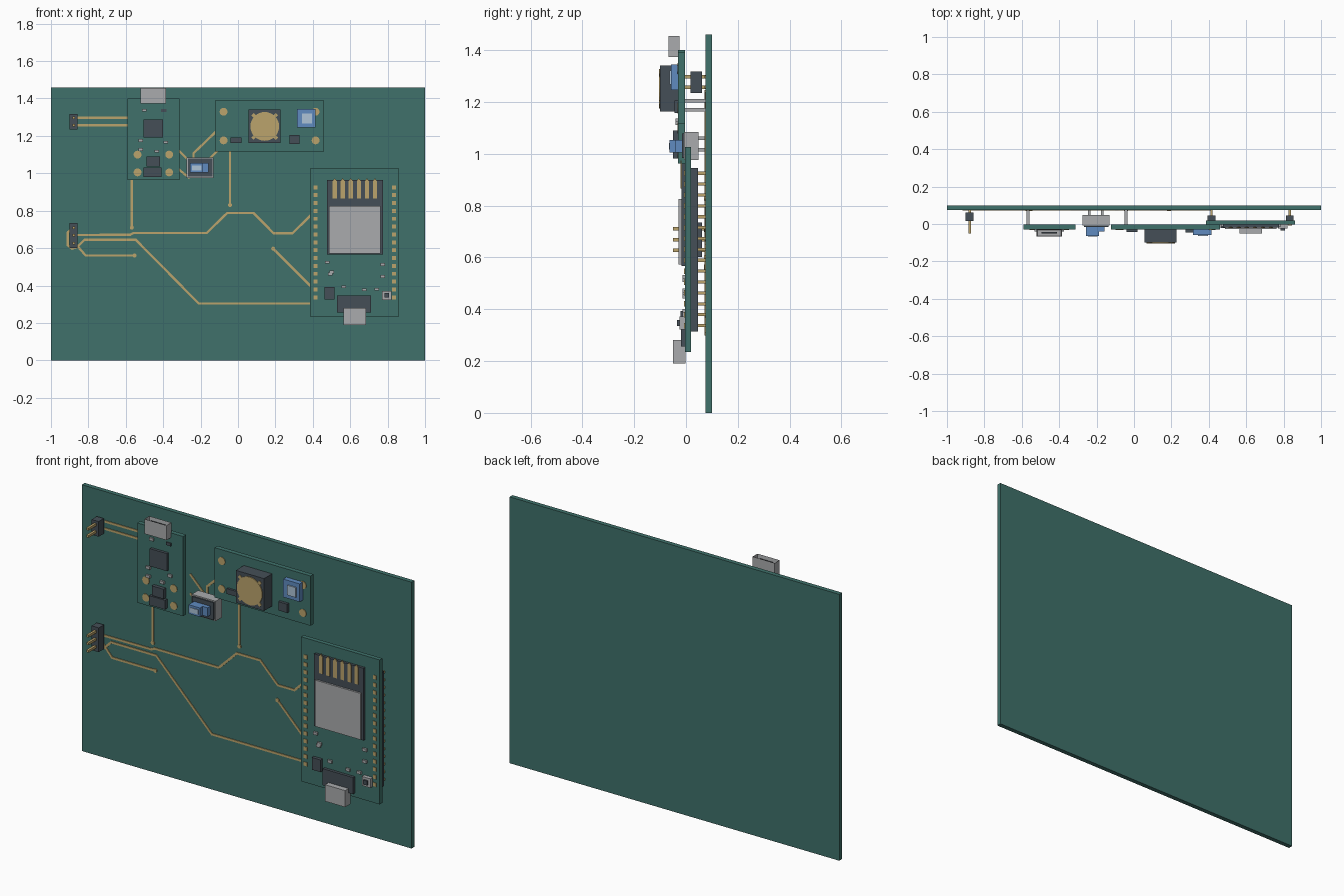
import bpy, bmesh, math
from mathutils import Matrix, Vector


def material(name, r, g, b):
    m = bpy.data.materials.new(name)
    m.diffuse_color = (r, g, b, 1)
    return m


GREEN = material("board green", 0.05, 0.165, 0.145)
GOLD = material("copper gold", 0.50, 0.37, 0.15)
DARK = material("dark plastic", 0.06, 0.078, 0.095)
GREY = material("metal grey", 0.40, 0.41, 0.42)
BLUE = material("blue plastic", 0.115, 0.26, 0.53)
PALE = material("pale blue", 0.42, 0.55, 0.68)


def finish(name, bm, *mats):
    me = bpy.data.meshes.new(name)
    bmesh.ops.recalc_face_normals(bm, faces=bm.faces)
    bm.to_mesh(me)
    bm.free()
    for m in mats:
        me.materials.append(m)
    ob = bpy.data.objects.new(name, me)
    bpy.context.collection.objects.link(ob)
    return ob


def add_box(bm, x0, x1, y0, y1, z0, z1):
    mat = Matrix.Translation(((x0 + x1) / 2, (y0 + y1) / 2, (z0 + z1) / 2))
    mat = mat @ Matrix.Diagonal((x1 - x0, y1 - y0, z1 - z0, 1))
    bmesh.ops.create_cube(bm, size=1, matrix=mat)


def boxes(name, mat, *dims):
    bm = bmesh.new()
    for d in dims:
        add_box(bm, *d)
    return finish(name, bm, mat)


def discs(name, mat, points, radius, y0, y1, sides=24):
    bm = bmesh.new()
    for x, z in points:
        m = Matrix.Translation((x, (y0 + y1) / 2, z)) @ Matrix.Rotation(math.pi / 2, 4, 'X')
        bmesh.ops.create_cone(bm, cap_ends=True, segments=sides, radius1=radius,
                              radius2=radius, depth=y1 - y0, matrix=m)
    return finish(name, bm, mat)


def usb_socket(name, x0, x1, y0, y1, z0, z1, direction):
    """Metal shell with a recessed mouth facing up or down, and a dark tongue."""
    bm = bmesh.new()
    add_box(bm, x0, x1, y0, y1, z0, z1)
    bm.normal_update()
    mouth = [f for f in bm.faces if f.normal.z * direction > 0.9]
    bmesh.ops.inset_region(bm, faces=mouth, thickness=0.007)
    bmesh.ops.translate(bm, verts=mouth[0].verts, vec=(0, 0, -0.05 * direction))
    finish(name, bm, GREY)
    ym, tip = (y0 + y1) / 2, (z1 if direction > 0 else z0) - 0.012 * direction
    zs = sorted((tip, tip - 0.04 * direction))
    boxes(name + "_tongue", DARK, (x0 + 0.025, x1 - 0.025, ym - 0.004, ym + 0.004, *zs))


def chips(name, mat, centres, w, h, y0, y1):
    return boxes(name, mat, *[(x - w / 2, x + w / 2, y0, y1, z - h / 2, z + h / 2)
                              for x, z in centres])


# Main board
boxes("main_board", GREEN, (-1, 1, 0.075, 0.10, 0, 1.46))

# Copper traces: each path is a chain of flat bars with round joints
paths = [
    [(-0.857, 1.297), (-0.55, 1.297)],
    [(-0.857, 1.257), (-0.55, 1.257)],
    [(-0.568, 1.0), (-0.568, 0.71)],
    [(-0.043, 1.17), (-0.043, 0.83)],
    [(-0.87, 0.67), (-0.575, 0.672), (-0.558, 0.681), (-0.167, 0.681), (-0.058, 0.788),
     (0.083, 0.788), (0.19, 0.68), (0.292, 0.68), (0.41, 0.796)],
    [(-0.86, 0.605), (-0.82, 0.645), (-0.547, 0.645), (-0.21, 0.304), (0.41, 0.304)],
    [(-0.875, 0.63), (-0.815, 0.561), (-0.553, 0.561)],
    [(0.188, 0.597), (0.41, 0.375)],
    [(-0.88, 0.71), (-0.91, 0.685), (-0.91, 0.615), (-0.888, 0.597), (-0.86, 0.605)],
    [(-0.34, 1.145), (-0.26, 1.065)],
    [(-0.34, 1.04), (-0.26, 0.975)],
    [(-0.10, 1.24), (-0.238, 1.107), (-0.238, 1.06)],
    [(-0.16, 1.07), (-0.09, 1.14)],
]
HALF, TY0, TY1 = 0.006, 0.0715, 0.076
bm = bmesh.new()
for path in paths:
    for a, b in zip(path, path[1:]):
        dx, dz = b[0] - a[0], b[1] - a[1]
        m = Matrix.Translation(((a[0] + b[0]) / 2, (TY0 + TY1) / 2, (a[1] + b[1]) / 2))
        m = m @ Matrix.Rotation(-math.atan2(dz, dx), 4, 'Y')
        m = m @ Matrix.Diagonal((math.hypot(dx, dz) + HALF * 0.8, TY1 - TY0, HALF * 2, 1))
        bmesh.ops.create_cube(bm, size=1, matrix=m)
finish("copper_traces", bm, GOLD)
discs("trace_vias", GOLD, [(-0.568, 0.71), (-0.043, 0.83), (-0.553, 0.561), (0.188, 0.597)],
      0.011, 0.07, 0.076, 12)

# Left pin headers
for name, z0, z1, pins in (("upper_header", 1.235, 1.318, (1.297, 1.257)),
                           ("lower_header", 0.602, 0.735, (0.71, 0.668, 0.627))):
    boxes(name, DARK, (-0.90, -0.857, 0.017, 0.062, z0, z1))
    chips(name + "_pins", GOLD, [(-0.878, z) for z in pins], 0.013, 0.013, -0.05, 0.076)

# Charger board
FACE = -0.03
boxes("charger_board", GREEN, (-0.59, -0.312, FACE, -0.004, 0.963, 1.40))
usb_socket("charger_usb", -0.52, -0.386, -0.068, -0.026, 1.374, 1.455, 1)
boxes("charger_chips", DARK,
      (-0.504, -0.40, -0.045, FACE, 1.192, 1.288),
      (-0.488, -0.416, -0.05, FACE, 1.037, 1.09),
      (-0.504, -0.408, -0.05, FACE, 0.981, 1.032),
      (-0.412, -0.383, -0.036, FACE, 1.329, 1.345))
discs("charger_pads", GOLD, [(x, z) for x in (-0.537, -0.368) for z in (1.10, 1.005)],
      0.021, FACE - 0.003, FACE + 0.001)
chips("charger_resistors", GREY, [(-0.50, 1.337), (-0.52, 1.176), (-0.387, 1.166),
                                  (-0.52, 1.128), (-0.435, 1.118)], 0.024, 0.015, -0.04, FACE)
chips("charger_pins", GREY, [(-0.568, 1.205), (-0.568, 1.17)], 0.016, 0.014, -0.005, 0.076)

# Voltage booster board
boxes("booster_board", GREEN, (-0.122, 0.461, FACE, -0.004, 1.117, 1.39))
discs("booster_pads", GOLD, [(x, z) for x in (-0.077, 0.415) for z in (1.329, 1.176)],
      0.021, FACE - 0.003, FACE + 0.001)
boxes("booster_chips", DARK, (-0.04, 0.02, -0.042, FACE, 1.163, 1.192),
      (0.276, 0.33, -0.045, FACE, 1.158, 1.206))
chips("booster_pins", GREY, [(-0.043, 1.205), (-0.043, 1.17)], 0.014, 0.014, -0.005, 0.076)

# Coil: dark block, round winding and four corner leads
boxes("coil_block", DARK, (0.057, 0.228, -0.10, FACE, 1.163, 1.34))
discs("coil_winding", GOLD, [(0.143, 1.251)], 0.077, -0.105, -0.098, 32)
bm = bmesh.new()
for s in (1, -1):
    m = Matrix.Translation((0.143, -0.101, 1.251)) @ Matrix.Rotation(s * math.pi / 4, 4, 'Y')
    bmesh.ops.create_cube(bm, size=1, matrix=m @ Matrix.Diagonal((0.185, 0.005, 0.018, 1)))
finish("coil_leads", bm, GOLD)

# Trimmer dial
boxes("trimmer_body", BLUE, (0.315, 0.415, -0.058, FACE, 1.246, 1.345))
boxes("trimmer_screw", PALE, (0.342, 0.395, -0.064, -0.057, 1.267, 1.321))

# Power switch
boxes("switch_shell", GREY, (-0.275, -0.13, -0.008, 0.048, 0.976, 1.085))
boxes("switch_face", DARK, (-0.268, -0.137, -0.016, -0.007, 0.983, 1.078))
boxes("switch_rocker", BLUE, (-0.256, -0.157, -0.04, -0.015, 1.005, 1.054),
      (-0.256, -0.187, -0.063, -0.035, 1.005, 1.054))
boxes("switch_mark", PALE, (-0.247, -0.196, -0.066, -0.062, 1.016, 1.042))
chips("switch_pins", GREY, [(x, z) for x in (-0.24, -0.17) for z in (1.015, 1.06)],
      0.014, 0.014, 0.045, 0.076)

# Controller board
CF = -0.004
boxes("controller_board", GREEN, (0.385, 0.862, CF, 0.02, 0.235, 1.027))
columns = (0.414, 0.833)
rows = [0.337 + i * 0.042 for i in range(15)]
grid = [(x, z) for x in columns for z in rows]
boxes("controller_headers", DARK,
      *[(x - 0.021, x + 0.021, 0.02, 0.046, 0.315, 0.945) for x in columns])
chips("controller_pads", GOLD, grid, 0.021, 0.021, CF - 0.003, CF + 0.001)
chips("controller_pins", GOLD, grid, 0.012, 0.012, 0.04, 0.076)

# Radio module: carrier, shield and pointed antenna bars
boxes("radio_carrier", DARK, (0.475, 0.774, -0.018, CF, 0.567, 0.963))
boxes("radio_shield", GREY, (0.486, 0.763, -0.028, -0.017, 0.572, 0.826))
bm = bmesh.new()
for i in range(6):
    x = 0.517 + i * 0.043
    outline = [(x - 0.011, 0.866), (x + 0.011, 0.866), (x + 0.011, 0.958),
               (x, 0.974), (x - 0.011, 0.958)]
    face = bm.faces.new([bm.verts.new((px, -0.021, pz)) for px, pz in outline])
    ext = bmesh.ops.extrude_face_region(bm, geom=[face])
    bmesh.ops.translate(bm, vec=Vector((0, 0.004, 0)),
                        verts=[v for v in ext["geom"] if isinstance(v, bmesh.types.BMVert)])
finish("antenna_bars", bm, GOLD)

# Controller components
usb_socket("controller_usb", 0.563, 0.685, -0.05, -0.002, 0.19, 0.281, -1)
boxes("controller_chips", DARK, (0.528, 0.712, -0.02, CF, 0.257, 0.348),
      (0.463, 0.516, -0.022, CF, 0.326, 0.393))
boxes("reset_button_base", GREY, (0.769, 0.82, -0.025, CF, 0.322, 0.372))
boxes("reset_button", DARK, (0.782, 0.806, -0.034, -0.024, 0.335, 0.359))
chips("controller_resistors", GREY, [(0.477, 0.524), (0.775, 0.513), (0.775, 0.449),
                                     (0.674, 0.377), (0.742, 0.38), (0.565, 0.393),
                                     (0.494, 0.461), (0.501, 0.473)], 0.024, 0.015, -0.014, CF)
